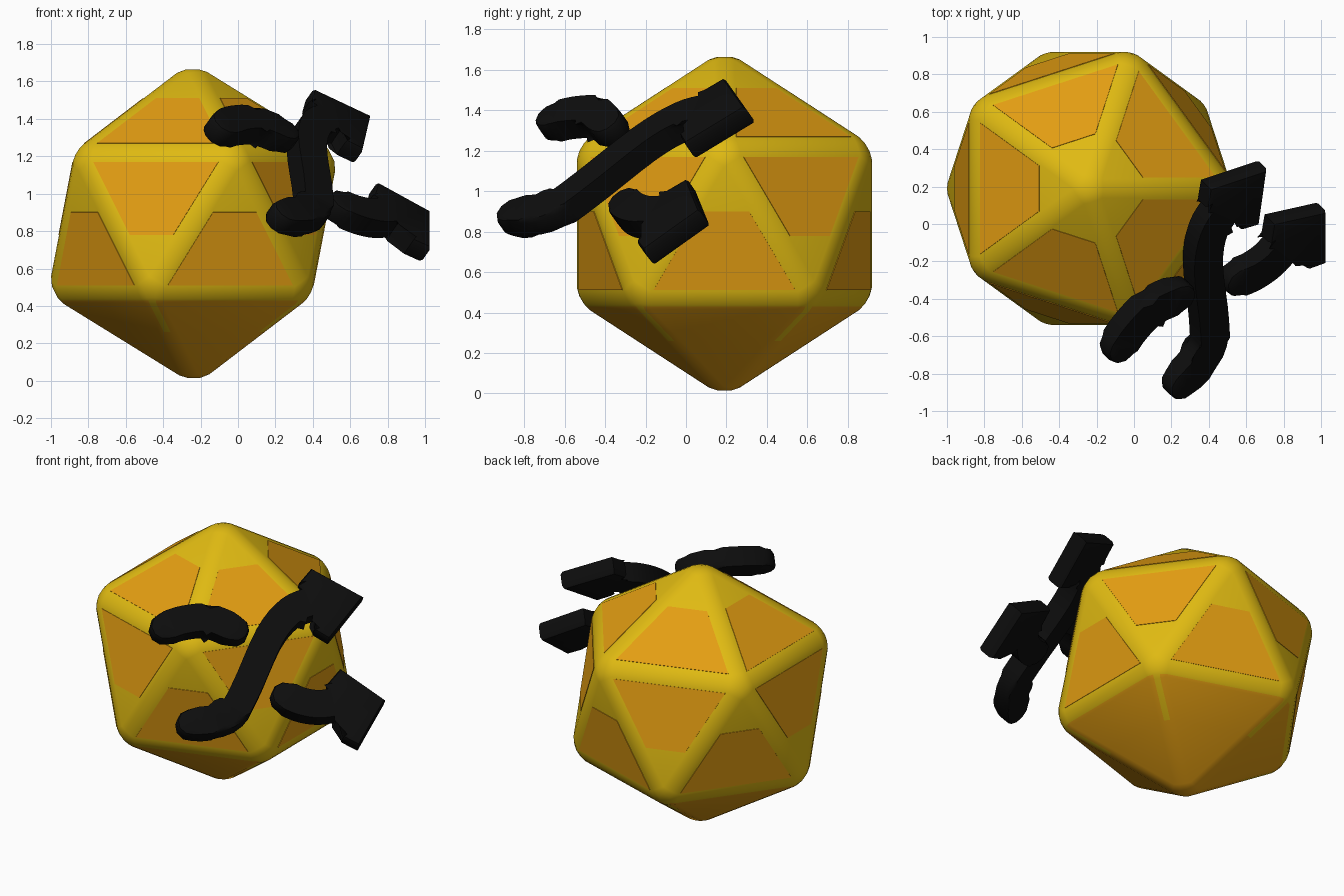
import bpy, bmesh, math
from mathutils import Vector

if "Cube" in bpy.data.objects:
    bpy.data.objects.remove(bpy.data.objects["Cube"])

def material(name, rgb):
    m = bpy.data.materials.new(name)
    m.diffuse_color = (*rgb, 1)
    m.use_nodes = True
    m.node_tree.nodes["Principled BSDF"].inputs["Base Color"].default_value = m.diffuse_color
    return m

YELLOW = material("yellow", (0.74, 0.49, 0.006))
ORANGE = material("orange", (0.77, 0.34, 0.006))
BLACK = material("black", (0.004, 0.004, 0.004))

def finish(name, bm, mats):
    bmesh.ops.recalc_face_normals(bm, faces=bm.faces)
    me = bpy.data.meshes.new(name)
    bm.to_mesh(me)
    bm.free()
    for m in mats:
        me.materials.append(m)
    ob = bpy.data.objects.new(name, me)
    bpy.context.collection.objects.link(ob)
    bpy.ops.object.select_all(action='DESELECT')
    ob.select_set(True)
    bpy.context.view_layer.objects.active = ob
    bpy.ops.object.shade_smooth_by_angle(angle=math.radians(35))
    return ob

def prism(bm, pts, offset):
    """Closed solid from a polygon pushed along a vector."""
    a = [bm.verts.new(p) for p in pts]
    b = [bm.verts.new(p + offset) for p in pts]
    caps = [bm.faces.new(a), bm.faces.new(b[::-1])]
    for i in range(len(a)):
        j = (i + 1) % len(a)
        bm.faces.new((a[i], b[i], b[j], a[j]))
    return caps

# ---- rounded twenty-sided body, with an orange underside
C, R = Vector((-0.24, 0.19, 0.84)), 0.872
bm = bmesh.new()
bmesh.ops.create_icosphere(bm, subdivisions=1, radius=R)
bmesh.ops.translate(bm, verts=bm.verts, vec=C)
triangles = [[v.co.copy() for v in f.verts] for f in bm.faces]
ring = [v.co.copy() for v in bm.verts if 0.3 < v.co.z < 0.6]
bmesh.ops.bevel(bm, geom=bm.edges[:], offset=0.055, segments=3, profile=0.5,
                affect='EDGES')
for z in (0.43, 0.26):
    bmesh.ops.bisect_plane(bm, geom=bm.verts[:] + bm.edges[:] + bm.faces[:],
                           plane_co=(0, 0, z), plane_no=(0, 0, 1))
for f in bm.faces:
    m = f.calc_center_median()
    d = m - C
    on_ridge = any(abs(d.x * (r - C).y - d.y * (r - C).x) < 0.015 * (r - C).xy.length
                   and d.xy.dot((r - C).xy) > 0 for r in ring)
    f.material_index = int(m.z < 0.43 and not (m.z > 0.26 and on_ridge))
finish("gem_body", bm, [YELLOW, ORANGE])

# ---- orange panels, each with one corner cut off
bm = bmesh.new()
INSET, CUT = 0.062, 0.335
for tri in triangles:
    mid = sum(tri, Vector()) / 3
    if mid.z < 0.4:
        continue
    # the odd corner out in height is the cut one
    tri.sort(key=lambda p: -abs(p.z - mid.z))
    inner = [p + (mid - p).normalized() * 2 * INSET for p in tri]
    height = (tri[0] - (tri[1] + tri[2]) / 2).length
    t = (CUT - 2 * INSET) / (height - 3 * INSET)
    n = (mid - C).normalized()
    pts = [inner[0].lerp(inner[1], t), inner[1], inner[2], inner[0].lerp(inner[2], t)]
    prism(bm, [p - n * 0.002 for p in pts], n * 0.005)
finish("face_panels", bm, [ORANGE])

# ---- black wavy marks, drawn in a plane leaning back at 45 degrees
U = Vector((1, 1, 0)).normalized()
N = Vector((0.5, -0.5, math.sqrt(0.5)))
V = N.cross(U)
HALF, THICK = 0.088, 0.125

def smooth_path(points, steps=4):
    p = [Vector(q) for q in points]
    p = [2 * p[0] - p[1]] + p + [2 * p[-1] - p[-2]]
    out = []
    for a, b, c, d in zip(p, p[1:], p[2:], p[3:]):
        for i in range(steps):
            t = i / steps
            out.append(0.5 * (2 * b + (c - a) * t + (2 * a - 5 * b + 4 * c - d) * t * t
                              + (3 * b - a - 3 * c + d) * t ** 3))
    return out + [p[-2]]

def round_end(centre, direction):
    a0 = math.atan2(direction.y, direction.x)
    return [centre + HALF * Vector((math.cos(a0 + a), math.sin(a0 + a)))
            for a in (math.radians(x) for x in (-54, -18, 18, 54))]

def mark(name, points, depth, head=None):
    path = smooth_path(points)
    left, right = [], []
    for i, p in enumerate(path):
        d = (path[min(i + 1, len(path) - 1)] - path[max(i - 1, 0)]).normalized()
        side = Vector((-d.y, d.x)) * HALF
        left.append(p + side)
        right.append(p - side)
    end = [Vector(h) for h in head] if head else round_end(path[-1], path[-1] - path[-2])
    outline = right + end + left[::-1] + round_end(path[0], path[0] - path[1])
    bm = bmesh.new()
    caps = prism(bm, [U * q.x + V * q.y + N * (depth - THICK / 2) for q in outline],
                 N * THICK)
    rim = list({e for f in caps for e in f.edges})
    bmesh.ops.bevel(bm, geom=rim, offset=0.028, segments=2, profile=0.5,
                    affect='EDGES', clamp_overlap=False)
    bmesh.ops.triangulate(bm, faces=[f for f in bm.faces if len(f.verts) > 4])
    finish(name, bm, [BLACK])

# heads are listed from the lower back corner round the tip to the upper one
mark("large_wavy_arrow",
     [(-0.424, 0.075), (-0.2, 0.1), (-0.078, 0.248), (0.113, 0.583),
      (0.26, 0.735), (0.40, 0.785)], 1.16,
     [(0.385, 0.60), (0.47, 0.535), (0.71, 0.79), (0.42, 0.995), (0.335, 0.91)])
mark("small_wavy_arrow",
     [(0.18, 0.235), (0.27, 0.185), (0.37, 0.16), (0.47, 0.165)], 1.07,
     [(0.49, -0.06), (0.58, -0.12), (0.775, 0.16), (0.53, 0.38), (0.44, 0.29)])
mark("short_curved_dash",
     [(-0.52, 0.67), (-0.4, 0.70), (-0.25, 0.70), (-0.1, 0.625)], 1.23)
